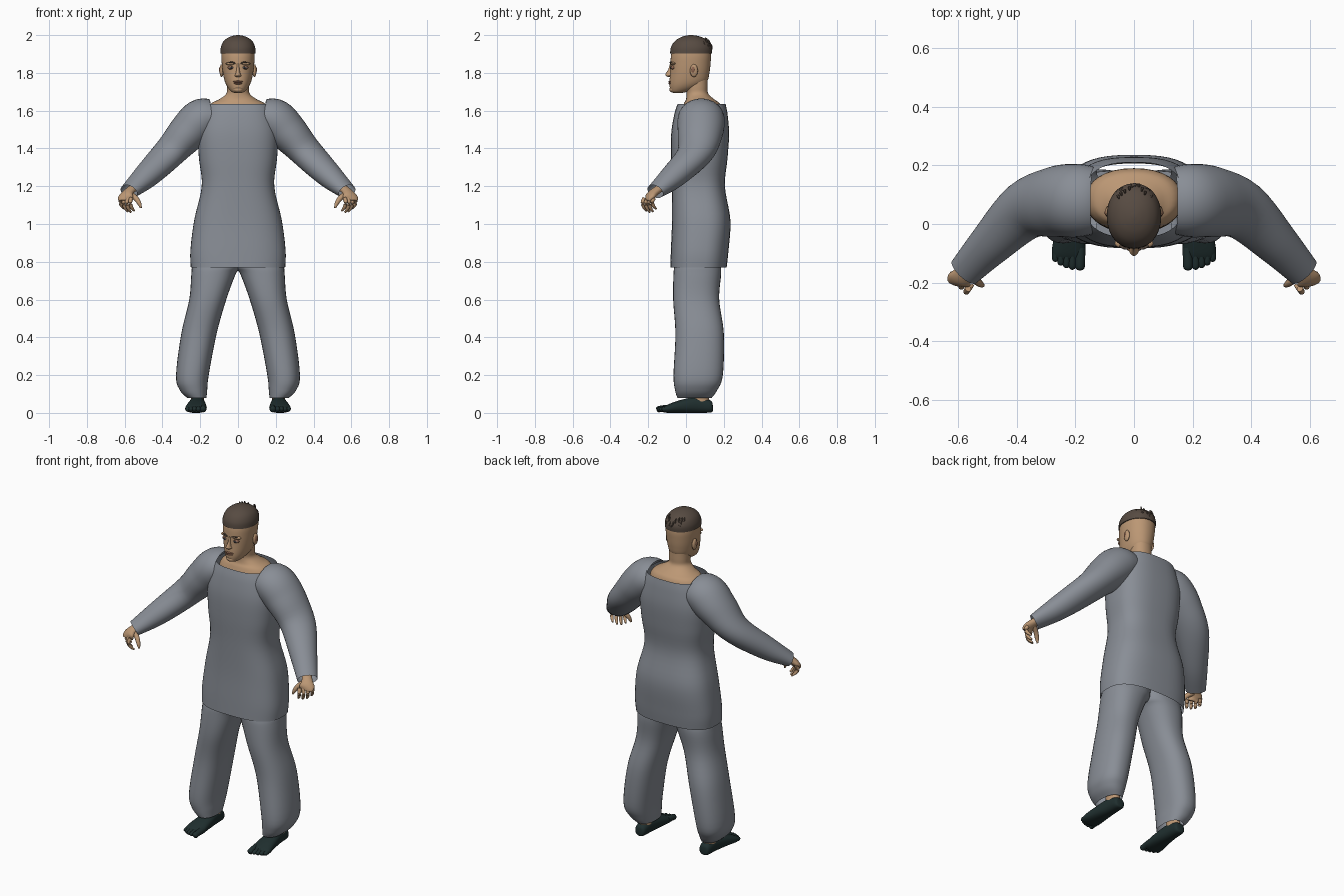
import bpy, bmesh, math, random
from mathutils import Vector

random.seed(4)


def colour(name, rgb):
    m = bpy.data.materials.new(name)
    m.diffuse_color = (*rgb, 1)
    return m


CLOTH = colour("grey cloth", (0.25, 0.27, 0.305))
SKIN = colour("tan skin", (0.50, 0.31, 0.175))
HAIR = colour("brown hair", (0.095, 0.07, 0.054))
SHOE = colour("dark green shoe", (0.014, 0.028, 0.028))
LIP = colour("brown lips", (0.27, 0.13, 0.08))
EYE = colour("eye white", (0.45, 0.45, 0.45))
DARK = colour("dark iris", (0.02, 0.02, 0.025))


def smooth_rows(rows, steps):
    """Catmull-Rom interpolation of whole parameter rows."""
    out = []
    for i in range(len(rows) - 1):
        a, b, c, d = (rows[max(i - 1, 0)], rows[i], rows[i + 1], rows[min(i + 2, len(rows) - 1)])
        for s in range(steps):
            t = s / steps
            out.append([0.5 * (2 * q + (r - p) * t + (2 * p - 5 * q + 4 * r - w) * t * t
                               + (3 * q - p - 3 * r + w) * t ** 3)
                        for p, q, r, w in zip(a, b, c, d)])
    return out + [list(rows[-1])]


def unit_ring(n, e):
    """Superellipse outline with unit radii."""
    pts = []
    for k in range(n):
        c, s = math.cos(math.tau * k / n), math.sin(math.tau * k / n)
        pts.append((math.copysign(abs(c) ** (2 / e), c), math.copysign(abs(s) ** (2 / e), s)))
    return pts


def skin_rings(name, rings, mat, caps, mirror):
    bm = bmesh.new()
    vr = [[bm.verts.new(p) for p in ring] for ring in rings]
    n = len(vr[0])
    for a, b in zip(vr, vr[1:]):
        for k in range(n):
            bm.faces.new((a[k], a[(k + 1) % n], b[(k + 1) % n], b[k]))
    if caps[0]:
        bm.faces.new(vr[0])
    if caps[1]:
        bm.faces.new(vr[-1])
    bmesh.ops.recalc_face_normals(bm, faces=bm.faces)
    me = bpy.data.meshes.new(name)
    bm.to_mesh(me)
    bm.free()
    me.materials.append(mat)
    ob = bpy.data.objects.new(name, me)
    bpy.context.collection.objects.link(ob)
    bpy.ops.object.select_all(action='DESELECT')
    ob.select_set(True)
    bpy.context.view_layer.objects.active = ob
    bpy.ops.object.shade_smooth_by_angle(angle=math.radians(50))
    if mirror:
        ob.modifiers.new("mirror", 'MIRROR').use_clip = False
    return ob


def loft(name, rows, mat, axis='z', n=32, e=2.0, steps=5, caps=(1, 1), mirror=False):
    """Rows are (position, u0, u1, v0, v1); u,v = x,y for axis z or x,z for axis y."""
    rings = []
    for h, u0, u1, v0, v1 in smooth_rows(rows, steps):
        ring = []
        for c, s in unit_ring(n, e):
            u, v = (u0 + u1) / 2 + c * (u1 - u0) / 2, (v0 + v1) / 2 + s * (v1 - v0) / 2
            ring.append((u, v, h) if axis == 'z' else (u, h, v))
        rings.append(ring)
    return skin_rings(name, rings, mat, caps, mirror)


def tube(name, rows, mat, n=24, steps=5, caps=(1, 1), mirror=True):
    """Rows are (x, y, z, horizontal radius, upright radius)."""
    rows = smooth_rows(rows, steps)
    pts = [Vector(r[:3]) for r in rows]
    rings = []
    for i, r in enumerate(rows):
        t = (pts[min(i + 1, len(pts) - 1)] - pts[max(i - 1, 0)]).normalized()
        h = t.cross(Vector((0, 0, 1)))
        h = h.normalized() if h.length > 1e-3 else Vector((1, 0, 0))
        v = h.cross(t)
        rings.append([pts[i] + h * c * r[3] + v * s * r[4] for c, s in unit_ring(n, 2)])
    return skin_rings(name, rings, mat, caps, mirror)


def sym(rows):
    """Turn (z, half width, y0, y1) into full loft rows."""
    return [(z, -w, w, a, b) for z, w, a, b in rows]


def blob(name, centre, size, mat, mirror=False):
    """Ellipsoid."""
    rows = []
    for k in range(9):
        a = math.pi * (k / 8 - 0.5) * 0.98
        r = math.cos(a)
        rows.append((centre[2] + size[2] * math.sin(a), centre[0] - size[0] * r, centre[0] + size[0] * r,
                     centre[1] - size[1] * r, centre[1] + size[1] * r))
    return loft(name, rows, mat, n=16, steps=1, mirror=mirror)


# Tunic: open at the neck and the hem
loft("tunic", sym([(0.77, 0.25, -0.083, 0.215), (0.86, 0.252, -0.08, 0.225), (1.02, 0.232, -0.074, 0.235),
                   (1.2, 0.192, -0.075, 0.206), (1.35, 0.207, -0.08, 0.22), (1.48, 0.212, -0.078, 0.228),
                   (1.58, 0.19, -0.062, 0.22), (1.635, 0.168, -0.045, 0.21)]),
     CLOTH, n=48, e=2.7, caps=(0, 0))

# Sleeves and trouser legs
tube("sleeve", [(0.135, 0.08, 1.565, 0.115, 0.095), (0.195, 0.08, 1.55, 0.125, 0.112),
                (0.27, 0.075, 1.48, 0.12, 0.103), (0.37, 0.045, 1.37, 0.1, 0.08),
                (0.49, -0.07, 1.25, 0.074, 0.064), (0.578, -0.163, 1.172, 0.056, 0.04)],
     CLOTH, n=32, caps=(0, 0))
loft("trouser_leg", [(0.95, -0.02, 0.2, -0.04, 0.18), (0.79, -0.02, 0.24, -0.06, 0.185),
                     (0.735, 0.012, 0.247, -0.066, 0.186), (0.6, 0.062, 0.258, -0.068, 0.176),
                     (0.42, 0.113, 0.3, -0.056, 0.2), (0.2, 0.155, 0.328, -0.066, 0.195),
                     (0.12, 0.163, 0.308, -0.058, 0.165), (0.078, 0.167, 0.268, -0.045, 0.135)],
     CLOTH, n=32, e=2.3, caps=(1, 0), mirror=True)

# Shoulders and neck
loft("shoulders_and_neck", sym([(1.42, 0.16, -0.03, 0.18), (1.58, 0.165, -0.025, 0.19), (1.635, 0.145, -0.012, 0.18),
                                (1.66, 0.1, 0.0, 0.15), (1.69, 0.062, 0.003, 0.118),
                                (1.73, 0.058, 0.0, 0.115), (1.8, 0.058, 0.0, 0.115)]), SKIN, e=2.2)

# Head
loft("head", sym([(1.694, 0.02, -0.066, -0.02), (1.702, 0.036, -0.08, 0.015), (1.725, 0.056, -0.086, 0.075),
                  (1.755, 0.07, -0.087, 0.112), (1.8, 0.08, -0.084, 0.124), (1.85, 0.086, -0.082, 0.13),
                  (1.9, 0.088, -0.078, 0.132), (1.95, 0.08, -0.06, 0.12), (1.98, 0.045, -0.02, 0.08)]),
     SKIN, n=40, e=2.15)
loft("nose", sym([(1.778, 0.009, -0.095, -0.07), (1.786, 0.018, -0.107, -0.06), (1.795, 0.013, -0.108, -0.06),
                  (1.82, 0.008, -0.093, -0.06), (1.85, 0.008, -0.085, -0.06)]), SKIN, n=16, steps=3)
blob("chin", (0, -0.07, 1.712), (0.026, 0.018, 0.016), SKIN)
blob("brow_ridge", (0.034, -0.066, 1.849), (0.032, 0.017, 0.009), SKIN, True)
blob("upper_lip", (0, -0.083, 1.7535), (0.027, 0.011, 0.0055), LIP)
blob("lower_lip", (0, -0.083, 1.744), (0.023, 0.011, 0.0055), LIP)
blob("eye_lid", (0.035, -0.068, 1.828), (0.02, 0.0125, 0.011), LIP, True)
blob("eye", (0.035, -0.07, 1.827), (0.0165, 0.0125, 0.0065), EYE, True)
blob("iris", (0.035, -0.078, 1.827), (0.007, 0.0065, 0.0065), DARK, True)
tube("eyebrow", [(0.014, -0.082, 1.85, 0.003, 0.003), (0.035, -0.082, 1.857, 0.004, 0.004),
                 (0.058, -0.066, 1.85, 0.003, 0.002)], HAIR, n=8)
blob("ear", (0.087, 0.042, 1.812), (0.011, 0.021, 0.034), SKIN, True)
blob("ear_hollow", (0.092, 0.038, 1.816), (0.0085, 0.011, 0.019), LIP, True)

# Hair cap with short locks on the back
loft("hair_cap", sym([(1.903, 0.093, -0.084, 0.137), (1.935, 0.091, -0.08, 0.137), (1.965, 0.078, -0.062, 0.12),
                      (1.985, 0.055, -0.035, 0.092), (1.996, 0.028, -0.005, 0.06), (2.0, 0.006, 0.02, 0.034)]),
     HAIR, n=40, e=2.1)
for i in range(16):
    a = math.radians(90 + random.uniform(-55, 55))
    z = random.uniform(1.935, 1.975)
    k = 1 - max(0, z - 1.94) * 4
    x, y = 0.085 * k * math.cos(a), 0.028 + 0.106 * k * math.sin(a)
    tube("hair_lock", [(x * 0.95, y - 0.006, z + 0.014, 0.003, 0.003), (x, y + 0.002, z, 0.005, 0.005),
                       (x * 1.05, y + 0.002, z - 0.02, 0.002, 0.002)], HAIR, n=6, steps=2, mirror=False)

# Hands with curled fingers
tube("palm", [(0.55, -0.13, 1.195, 0.026, 0.02), (0.58, -0.168, 1.168, 0.03, 0.021),
              (0.594, -0.19, 1.145, 0.042, 0.02), (0.597, -0.2, 1.122, 0.036, 0.014)], SKIN)
for i in range(4):
    t = i / 3
    x, y, z = 0.565 + 0.052 * t, -0.22 + 0.05 * t, 1.136
    d = (0.9, 1.0, 0.95, 0.75)[i]
    tube("finger", [(x, y, z, 0.011, 0.011), (x + 0.006, y - 0.01, z - 0.026 * d, 0.0105, 0.0105),
                    (x - 0.002, y - 0.002, z - 0.054 * d, 0.009, 0.009),
                    (x - 0.016, y + 0.012, z - 0.074 * d, 0.005, 0.005)], SKIN, n=10, steps=3)
tube("thumb", [(0.57, -0.175, 1.158, 0.016, 0.016), (0.54, -0.192, 1.135, 0.014, 0.014),
               (0.522, -0.205, 1.108, 0.011, 0.011), (0.514, -0.21, 1.085, 0.005, 0.005)], SKIN, n=10, steps=3)

# Ankles and toed shoes
loft("ankle", [(0.05, 0.18, 0.25, 0.03, 0.125), (0.16, 0.185, 0.25, 0.03, 0.115)], SKIN, n=20, steps=2, mirror=True)
loft("shoe", [(0.142, 0.2, 0.23, 0.012, 0.04), (0.13, 0.183, 0.247, 0.002, 0.066), (0.06, 0.176, 0.255, 0.0, 0.085),
              (-0.03, 0.168, 0.27, 0.0, 0.068), (-0.095, 0.166, 0.28, 0.0, 0.045), (-0.122, 0.176, 0.27, 0.004, 0.03)],
     SHOE, axis='y', n=24, e=2.4, mirror=True)
for i in range(5):
    x, r = (0.184, 0.21, 0.23, 0.249, 0.267)[i], 0.017 if i == 0 else 0.0125
    tip = -0.156 + 0.0018 * i * i
    tube("shoe_toe", [(x - 0.002, -0.08, 0.028, r, r), (x, tip + 0.025, 0.022, r, r),
                      (x, tip + 0.006, 0.018, r * 0.9, r * 0.9), (x, tip, 0.016, r * 0.4, r * 0.4)],
         SHOE, n=12, steps=3)
